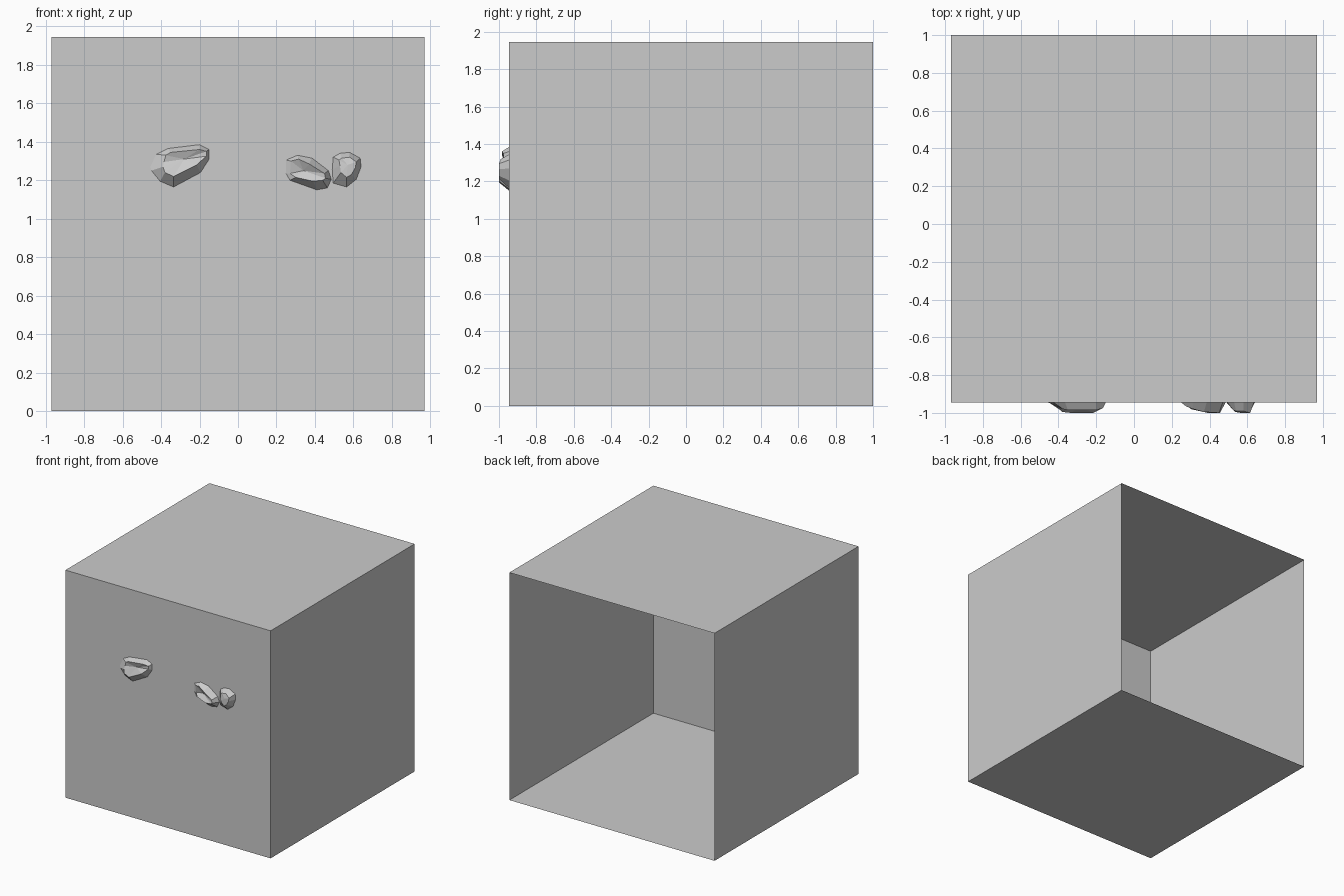
import bpy, bmesh
from mathutils import Matrix

FRONT = -0.945   # y of the front wall


def finish(name, bm):
    me = bpy.data.meshes.new(name)
    bm.to_mesh(me)
    bm.free()
    ob = bpy.data.objects.new(name, me)
    bpy.context.collection.objects.link(ob)
    return ob


def rock_hold(name, outline, rim, centre):
    """Faceted hold: outline (x, z) on the wall, raised rim (x, z, depth), centre point."""
    bm = bmesh.new()
    base = [bm.verts.new((x, FRONT, z)) for x, z in outline]
    lip = [bm.verts.new((x, FRONT - d, z)) for x, z, d in rim]
    x, z, d = centre
    mid = bm.verts.new((x, FRONT - d, z))
    n = len(base)
    for i in range(n):
        j = (i + 1) % n
        bm.faces.new((base[i], base[j], lip[j], lip[i]))
        bm.faces.new((lip[i], lip[j], mid))
    bmesh.ops.recalc_face_normals(bm, faces=bm.faces)
    # outlines run clockwise seen from the front; make the fan face -y
    if sum(f.normal.y * f.calc_area() for f in bm.faces) > 0:
        bmesh.ops.reverse_faces(bm, faces=bm.faces)
    return finish(name, bm)


# Thin-walled box, open at the back
bm = bmesh.new()
bmesh.ops.create_cube(bm, size=1, matrix=Matrix.Translation((0, 0.0275, 0.9725))
                      @ Matrix.Diagonal((1.94, 1.945, 1.945, 1)))
back = [f for f in bm.faces if f.normal.y > 0.9]
bmesh.ops.delete(bm, geom=back, context='FACES_ONLY')
finish("wall_box", bm)

# Large left hold with a shallow pocket
rock_hold("hold_left",
          [(-.455, 1.27), (-.425, 1.335), (-.365, 1.365), (-.20, 1.385), (-.15, 1.36),
           (-.15, 1.31), (-.195, 1.24), (-.335, 1.165), (-.405, 1.195), (-.45, 1.25)],
          [(-.385, 1.295, .03), (-.375, 1.33, .035), (-.35, 1.345, .04), (-.20, 1.36, .04),
           (-.165, 1.35, .03), (-.165, 1.325, .03), (-.215, 1.28, .055), (-.335, 1.22, .055),
           (-.38, 1.24, .05), (-.39, 1.27, .04)],
          (-.28, 1.31, .025))

# Middle hold, hooked lip around a pocket that opens to the left
rock_hold("hold_middle",
          [(.25, 1.305), (.31, 1.33), (.385, 1.315), (.47, 1.25), (.485, 1.205),
           (.465, 1.16), (.41, 1.15), (.27, 1.20), (.25, 1.235)],
          [(.275, 1.30, .02), (.315, 1.31, .035), (.37, 1.285, .05), (.45, 1.235, .055),
           (.455, 1.21, .055), (.44, 1.20, .055), (.39, 1.195, .055), (.30, 1.215, .035),
           (.27, 1.235, .005)],
          (.34, 1.25, .015))

# Small right hold, plain knob
rock_hold("hold_right",
          [(.495, 1.32), (.53, 1.34), (.58, 1.345), (.635, 1.315), (.64, 1.27),
           (.615, 1.205), (.565, 1.165), (.495, 1.185), (.49, 1.255)],
          [(.525, 1.305, .04), (.54, 1.315, .045), (.58, 1.32, .045), (.615, 1.295, .055),
           (.61, 1.265, .055), (.59, 1.23, .055), (.565, 1.215, .055), (.535, 1.24, .05),
           (.53, 1.275, .045)],
          (.57, 1.28, .055))
